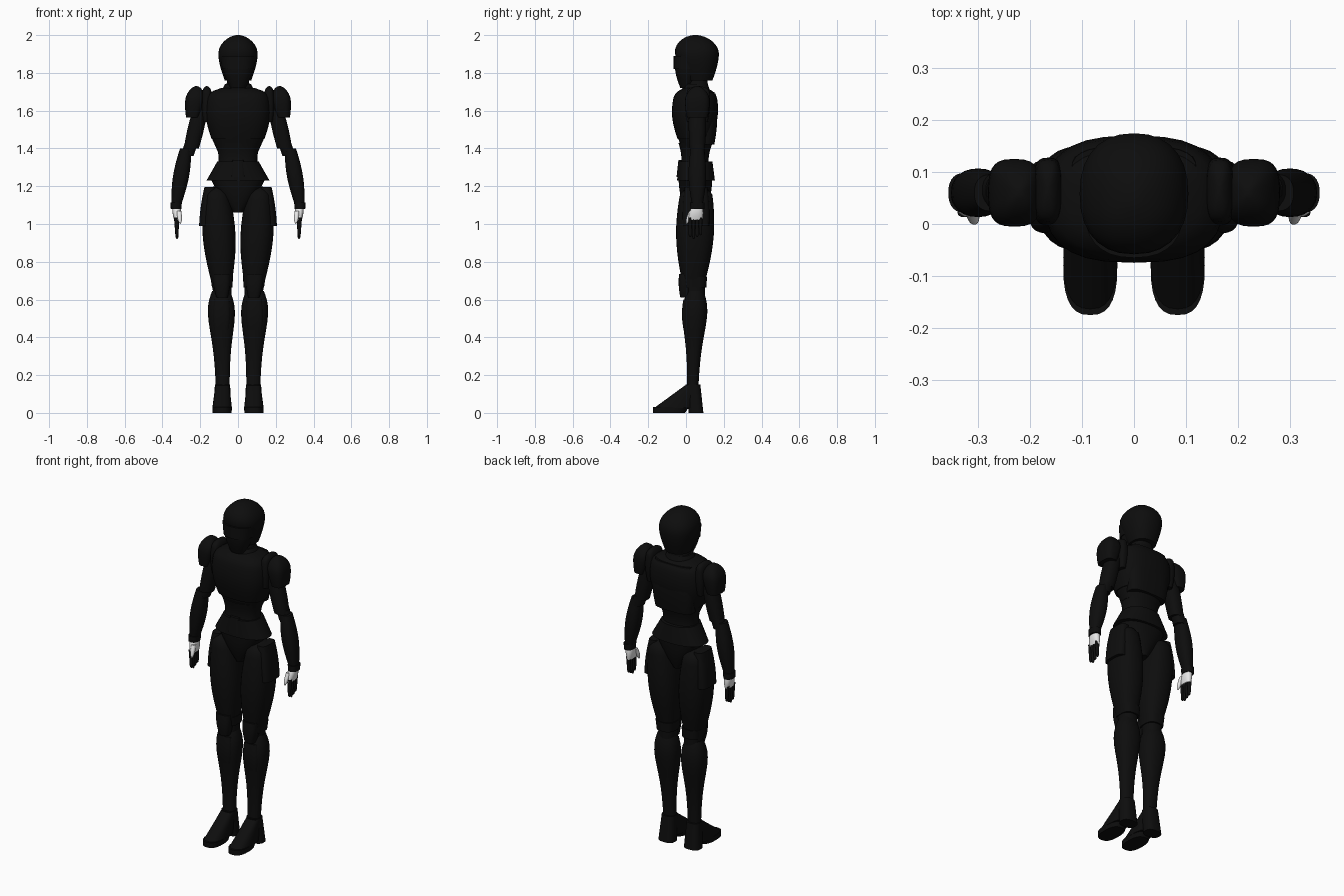
import bpy, bmesh, math
from mathutils import Vector

cube = bpy.data.objects.get("Cube")
if cube:
    bpy.data.objects.remove(cube, do_unlink=True)


def material(name, value):
    mat = bpy.data.materials.new(name)
    mat.use_nodes = True
    colour = (value, value, value, 1)
    mat.diffuse_color = colour
    mat.node_tree.nodes["Principled BSDF"].inputs["Base Color"].default_value = colour
    return mat


BLACK = material("black armour", 0.004)
WHITE = material("white glove", 0.8)
SIDES, STEPS = 28, 16
parts = []


def rounding(distance, fraction):
    """Shrink a section near an end, giving the end a quarter-circle profile."""
    if distance >= fraction:
        return 1
    return max(0.1, math.sqrt(1 - (1 - distance / fraction) ** 2))


def ring_points(centre, half_x, half_y, power):
    """Points of one horizontal rounded-box section."""
    for k in range(SIDES):
        angle = math.tau * k / SIDES
        c, s = math.cos(angle), math.sin(angle)
        u = math.copysign(abs(c) ** (2 / power), c)
        v = math.copysign(abs(s) ** (2 / power), s)
        yield centre + Vector((u * half_x, v * half_y, 0))


def build(name, rings, mirror):
    """Skin a stack of rings, mirrored to the right side when asked."""
    bm = bmesh.new()
    flip = Vector((-1 if mirror else 1, 1, 1))
    loops = [[bm.verts.new(point * flip) for point in ring] for ring in rings]
    for low, high in zip(loops, loops[1:]):
        for k in range(SIDES):
            bm.faces.new((low[k - 1], low[k], high[k], high[k - 1]))
    bm.faces.new(loops[0])
    bm.faces.new(loops[-1])
    bmesh.ops.recalc_face_normals(bm, faces=bm.faces)
    mesh = bpy.data.meshes.new(name)
    bm.to_mesh(mesh)
    bm.free()
    obj = bpy.data.objects.new(name, mesh)
    bpy.context.collection.objects.link(obj)
    parts.append(obj)
    return obj


def shell(name, base, top, low, high, bulge=0, peak=1, power=2.3,
          round_base=0, round_top=0, mat=BLACK):
    """Tapered shell from base to top; low and high are its half width and depth.

    Bulge swells the shell between its ends; a higher peak moves the swelling up.
    Shells off the centre line are built on both sides.
    """
    base, top, low, high = Vector(base), Vector(top), Vector(low), Vector(high)
    rings = []
    for i in range(STEPS + 1):
        t = (1 - math.cos(math.pi * i / STEPS)) / 2
        swell = bulge * math.sin(math.pi * t ** peak)
        scale = rounding(t, round_base) * rounding(1 - t, round_top)
        half = (low.lerp(high, t) + Vector((swell, swell))) * scale
        rings.append(list(ring_points(base.lerp(top, t), half.x, half.y, power)))
    if base.x == 0:
        objects = [build(name, rings, False)]
    else:
        objects = [build("left_" + name, rings, False), build("right_" + name, rings, True)]
    for obj in objects:
        obj.data.materials.append(mat)


# Head and neck
shell("helmet", base=(0, .07, 1.76), top=(0, .05, 2), low=(.07, .07), high=(.1, .12),
      bulge=.018, round_top=.45)
shell("face_plate", base=(0, 0, 1.72), top=(0, .02, 1.88), low=(.04, .03), high=(.09, .08),
      bulge=.01)
shell("visor", base=(0, .015, 1.82), top=(0, .015, 1.89), low=(.085, .08), high=(.093, .08))
shell("neck", base=(0, .06, 1.69), top=(0, .06, 1.8), low=(.07, .06), high=(.05, .05))
shell("collar", base=(0, .05, 1.7), top=(0, .055, 1.74), low=(.09, .08), high=(.07, .06))

# Torso armour over a narrow waist
shell("chest_plate", base=(0, .045, 1.45), top=(0, .05, 1.73), low=(.14, .09), high=(.15, .1),
      bulge=.027, power=2.7, round_top=.2)
shell("back_plate", base=(0, .1, 1.42), top=(0, .1, 1.7), low=(.12, .05), high=(.12, .05),
      bulge=.015, power=3)
shell("rib_guard", base=(0, .05, 1.39), top=(0, .05, 1.48), low=(.11, .07), high=(.15, .1))
shell("waist", base=(0, .045, 1.25), top=(0, .05, 1.43), low=(.12, .09), high=(.12, .09),
      bulge=-.018)
shell("waist_guard", base=(0, .053, 1.23), top=(0, .05, 1.33), low=(.167, .1), high=(.11, .09))
shell("belly_plate", base=(0, -.015, 1.25), top=(0, -.01, 1.34), low=(.04, .035),
      high=(.03, .03), power=4)
shell("pelvis", base=(0, .05, 1.06), top=(0, .05, 1.25), low=(.026, .05), high=(.15, .09),
      bulge=.01)

# Shoulders and arms
shell("shoulder_strap", base=(.165, .06, 1.54), top=(.165, .065, 1.73), low=(.02, .055),
      high=(.02, .055), bulge=.01, power=3, round_top=.15)
shell("shoulder_pad", base=(.24, .06, 1.565), top=(.22, .06, 1.73), low=(.035, .055),
      high=(.045, .055), bulge=.01, power=3, round_top=.45)
shell("upper_arm", base=(.247, .06, 1.4), top=(.19, .06, 1.65), low=(.04, .04),
      high=(.035, .04), bulge=.006)
shell("elbow", base=(.27, .065, 1.36), top=(.25, .065, 1.42), low=(.035, .035),
      high=(.035, .035))
shell("forearm", base=(.327, .06, 1.1), top=(.277, .06, 1.4), low=(.025, .028),
      high=(.03, .035), bulge=.015)
shell("wrist_cuff", base=(.328, .06, 1.08), top=(.327, .06, 1.115), low=(.028, .037),
      high=(.03, .038))

# Hands: white palm and thumb, black fingers that taper to round tips
shell("palm", base=(.322, .05, 1.02), top=(.326, .06, 1.1), low=(.015, .037),
      high=(.02, .026), bulge=.005, mat=WHITE)
shell("thumb", base=(.306, .003, 1), top=(.312, .03, 1.07), low=(.006, .007),
      high=(.012, .013), bulge=.003, round_base=.3, mat=WHITE)
for i, finger in enumerate(("index", "middle", "ring", "little")):
    y = .022 + i * .0185
    tip = .92 + .01 * abs(i - 1)
    shell(finger + "_finger", base=(.323, y, tip), top=(.325, y, 1.035), low=(.007, .008),
          high=(.014, .009), round_base=.15)

# Thighs, knees and shins
shell("thigh", base=(.086, .04, .69), top=(.115, .055, 1.2), low=(.054, .06),
      high=(.06, .08), bulge=.03, round_top=.1)
shell("thigh_guard", base=(.168, .053, .99), top=(.148, .053, 1.195), low=(.038, .07),
      high=(.03, .06), bulge=.005, power=3)
shell("knee_joint", base=(.083, .05, .61), top=(.087, .045, .72), low=(.047, .05),
      high=(.053, .055))
shell("knee_pad", base=(.084, 0, .61), top=(.088, 0, .735), low=(.03, .03),
      high=(.046, .037), bulge=.005, power=2.8)
shell("knee_band", base=(.084, .048, .665), top=(.086, .046, .72), low=(.054, .06),
      high=(.06, .065), power=2.8)
shell("shin_guard", base=(.081, .036, .14), top=(.09, .05, .645), low=(.037, .03),
      high=(.047, .042), bulge=.027, peak=2.6)
shell("shin_plate", base=(.088, .007, .44), top=(.087, .006, .6), low=(.04, .02),
      high=(.04, .02), bulge=.008, power=2.8)

# Boots: flat sole, sloping upper and separate heel
shell("boot_sole", base=(.084, -.09, 0), top=(.084, -.08, .03), low=(.05, .085),
      high=(.052, .095), power=2.6)
shell("boot_upper", base=(.084, -.065, .025), top=(.083, .03, .145), low=(.052, .105),
      high=(.037, .036), power=2.6)
shell("boot_heel", base=(.084, .053, 0), top=(.082, .037, .15), low=(.05, .039),
      high=(.04, .039), power=2.6)

# Smooth shading that keeps plate rims crisp
bpy.ops.object.select_all(action="DESELECT")
for obj in parts:
    obj.select_set(True)
bpy.context.view_layer.objects.active = parts[0]
bpy.ops.object.shade_smooth_by_angle(angle=math.radians(40))
